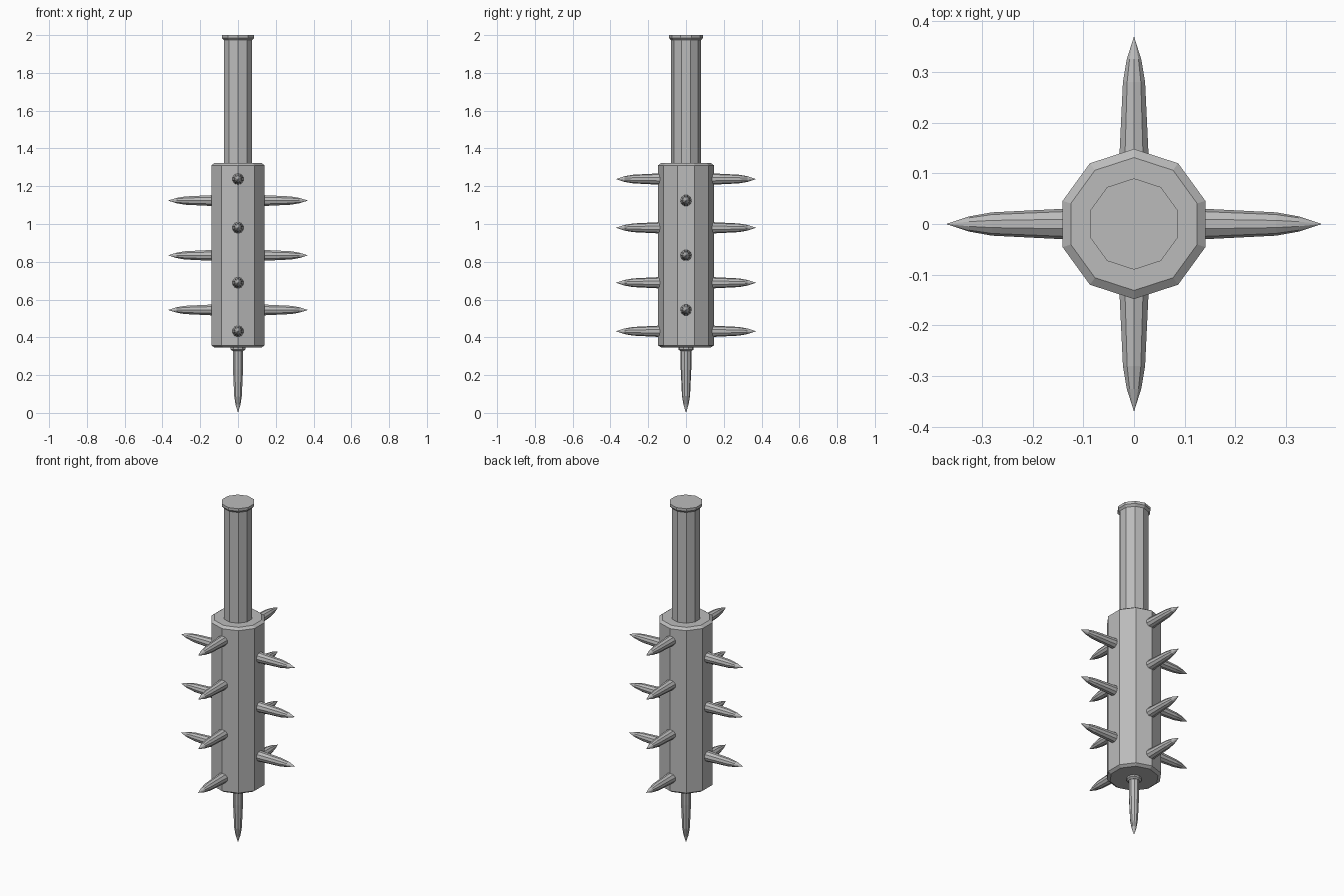
import bpy
import bmesh
from math import cos, sin, pi
from mathutils import Matrix

if "Cube" in bpy.data.objects:
    bpy.data.objects.remove(bpy.data.objects["Cube"], do_unlink=True)

SIDES = 10

steel = bpy.data.materials.new("grey_steel")
steel.use_nodes = True
GREY = (0.5, 0.5, 0.5, 1)
steel.diffuse_color = GREY
steel.node_tree.nodes["Principled BSDF"].inputs["Base Color"].default_value = GREY


def lathe(name, profile, matrix=Matrix()):
    """Ten-sided solid from (radius, height) pairs; radius 0 makes a point."""
    bm = bmesh.new()
    rings = []
    for r, h in profile:
        count = SIDES if r else 1
        angles = [pi / 2 + 2 * pi * i / SIDES for i in range(count)]
        rings.append([bm.verts.new((r * cos(a), r * sin(a), h)) for a in angles])
    for low, high in zip(rings, rings[1:]):
        for i in range(SIDES):
            j = (i + 1) % SIDES
            if len(high) == 1:
                bm.faces.new((low[i], low[j], high[0]))
            else:
                bm.faces.new((low[i], low[j], high[j], high[i]))
    for ring in (rings[0], rings[-1]):
        if len(ring) > 1:
            bm.faces.new(ring)
    bmesh.ops.recalc_face_normals(bm, faces=bm.faces)
    bm.transform(matrix)
    mesh = bpy.data.meshes.new(name)
    bm.to_mesh(mesh)
    bm.free()
    mesh.materials.append(steel)
    obj = bpy.data.objects.new(name, mesh)
    bpy.context.collection.objects.link(obj)
    return obj


# Chamfered club head
lathe("head", [(0.131, 0.346), (0.148, 0.358), (0.148, 1.311), (0.131, 1.323)])

# Grip and its flared pommel
lathe("grip", [(0.079, 1.31), (0.079, 1.98)])
lathe("pommel", [(0.079, 1.973), (0.09, 1.985), (0.09, 2.0)])

# Spike shape, running from its base to the tip
SPIKE = [(0.031, 0), (0.03, 0.11), (0.023, 0.25), (0.015, 0.295), (0, 0.34)]

# Bottom spike and its collar
lathe("tip_collar", [(0.03, 0.328), (0.041, 0.336), (0.041, 0.35)])
lathe("tip_spike", [(r * 0.93, h) for r, h in SPIKE],
      Matrix.Translation((0, 0, 0.34)) @ Matrix.Rotation(pi, 4, "X"))

# Rows of side spikes: front and back, then left and right
ROWS = [("front", "X", 1, (0.432, 0.689, 0.98, 1.238)),
        ("back", "X", -1, (0.432, 0.689, 0.98, 1.238)),
        ("left", "Y", 1, (0.545, 0.834, 1.124)),
        ("right", "Y", -1, (0.545, 0.834, 1.124))]
for side, axis, sign, heights in ROWS:
    turn = Matrix.Rotation(sign * pi / 2, 4, axis)
    for n, z in enumerate(heights, 1):
        lathe(f"{side}_spike_{n}", SPIKE,
              Matrix.Translation((0, 0, z)) @ turn @ Matrix.Translation((0, 0, 0.03)))
